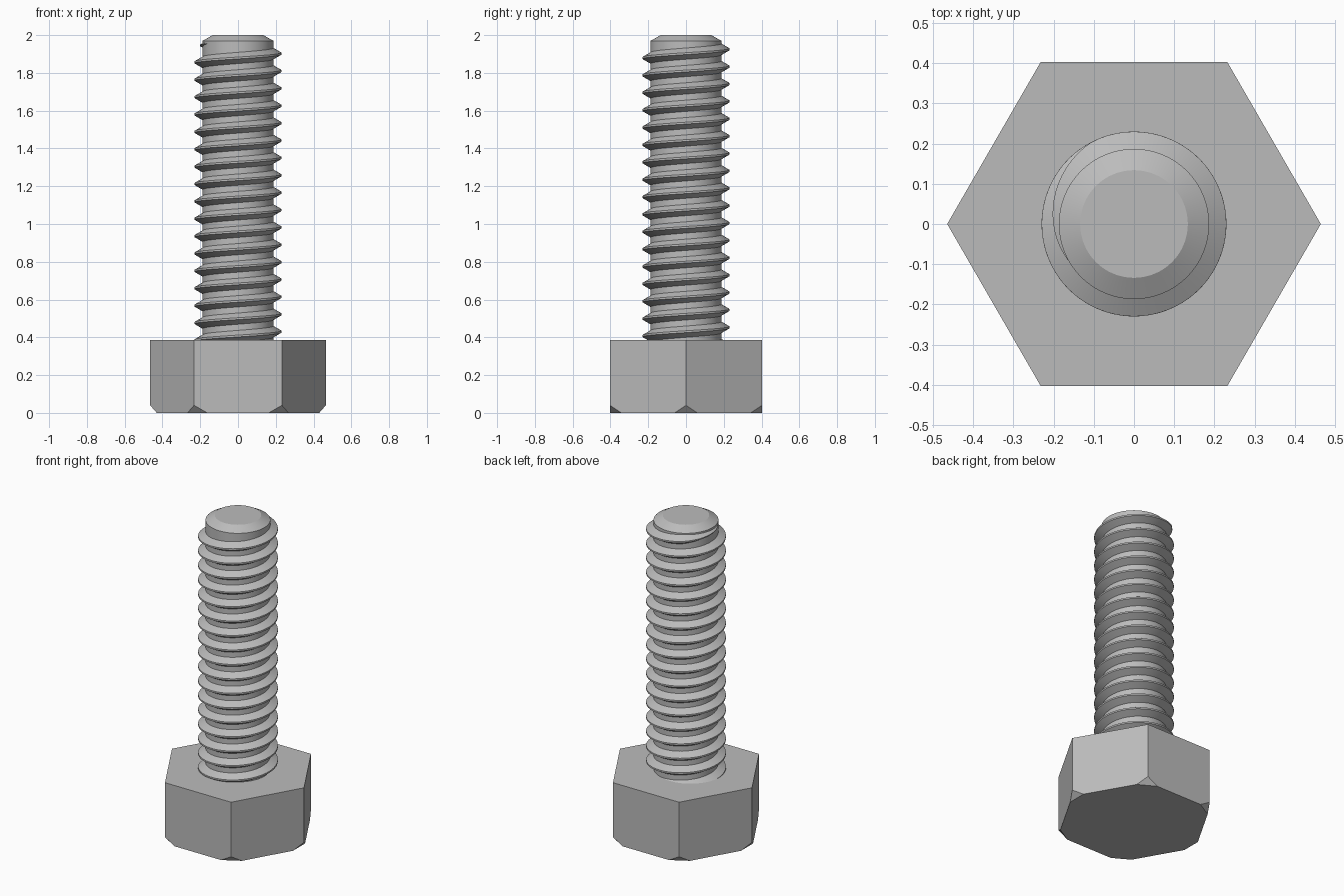
import bpy
import bmesh
from math import sin, cos, pi, radians, tan
from mathutils import Vector

if "Cube" in bpy.data.objects:
    bpy.data.objects.remove(bpy.data.objects["Cube"], do_unlink=True)

# Material
steel = bpy.data.materials.new("steel_grey")
steel.use_nodes = True
grey = (0.5, 0.5, 0.5, 1)
steel.diffuse_color = grey
steel.node_tree.nodes["Principled BSDF"].inputs["Base Color"].default_value = grey

# Main dimensions
HEAD_TOP, HEAD_R, CUT = 0.387, 0.465, 0.04
CORE_R, MAJOR_R, PITCH = 0.187, 0.23, 0.092
SEGMENTS = 64


def polar(r, angle, z):
    return Vector((r * cos(angle), r * sin(angle), z))


def finish(name, bm, smooth_angle=None):
    bmesh.ops.recalc_face_normals(bm, faces=bm.faces[:])
    mesh = bpy.data.meshes.new(name)
    bm.to_mesh(mesh)
    bm.free()
    mesh.materials.append(steel)
    obj = bpy.data.objects.new(name, mesh)
    bpy.context.collection.objects.link(obj)
    if smooth_angle:
        bpy.ops.object.select_all(action="DESELECT")
        obj.select_set(True)
        bpy.context.view_layer.objects.active = obj
        bpy.ops.object.shade_smooth_by_angle(angle=radians(smooth_angle))
    return obj


# Hexagonal head with its bottom corners cut off flat
bm = bmesh.new()
corners = [polar(HEAD_R, i * pi / 3, 0) for i in range(6)]
for i, corner in enumerate(corners):
    bm.verts.new(corner + Vector((0, 0, HEAD_TOP)))
    bm.verts.new(corner + Vector((0, 0, CUT)))
    for neighbour in (corners[i - 1], corners[(i + 1) % 6]):
        bm.verts.new(corner.lerp(neighbour, 0.15))
bmesh.ops.convex_hull(bm, input=bm.verts[:])
bmesh.ops.dissolve_limit(bm, angle_limit=radians(1), verts=bm.verts[:], edges=bm.edges[:])
finish("hex_head", bm)

# Shank core with a chamfered tip
bm = bmesh.new()
profile = [(CORE_R, HEAD_TOP - 0.05), (CORE_R, 1.97), (0.134, 2.0)]
rings = [[bm.verts.new(polar(r, 2 * pi * i / SEGMENTS, z)) for i in range(SEGMENTS)]
         for r, z in profile]
for low, high in zip(rings, rings[1:]):
    for i in range(SEGMENTS):
        j = (i + 1) % SEGMENTS
        bm.faces.new((low[i], low[j], high[j], high[i]))
bm.faces.new(rings[0])
bm.faces.new(rings[-1])
finish("shank_core", bm, 25)

# Helical thread ridge, fading into the core at the tip
bm = bmesh.new()
ROOT_R = 0.18
DEPTH = MAJOR_R - ROOT_R
CREST = 0.005
BASE = CREST + DEPTH * tan(radians(30))
start, fade, end = -15.9 * 2 * pi, 2.65 * pi, 3.25 * pi
steps = int((end - start) / (2 * pi) * SEGMENTS)
sections = []
for k in range(steps + 1):
    a = start + (end - start) * k / steps
    size = max(0.02, min(1, (end - a) / (end - fade)))
    z = 1.81 + PITCH * a / (2 * pi)
    outer = ROOT_R + DEPTH * size
    shape = [(ROOT_R, -BASE), (outer, -CREST), (outer, CREST), (ROOT_R, BASE)]
    sections.append([bm.verts.new(polar(r, a, z + h * size)) for r, h in shape])
for s, t in zip(sections, sections[1:]):
    for i in range(4):
        j = (i + 1) % 4
        bm.faces.new((s[i], s[j], t[j], t[i]))
bm.faces.new(sections[0])
bm.faces.new(sections[-1])
finish("screw_thread", bm, 30)
